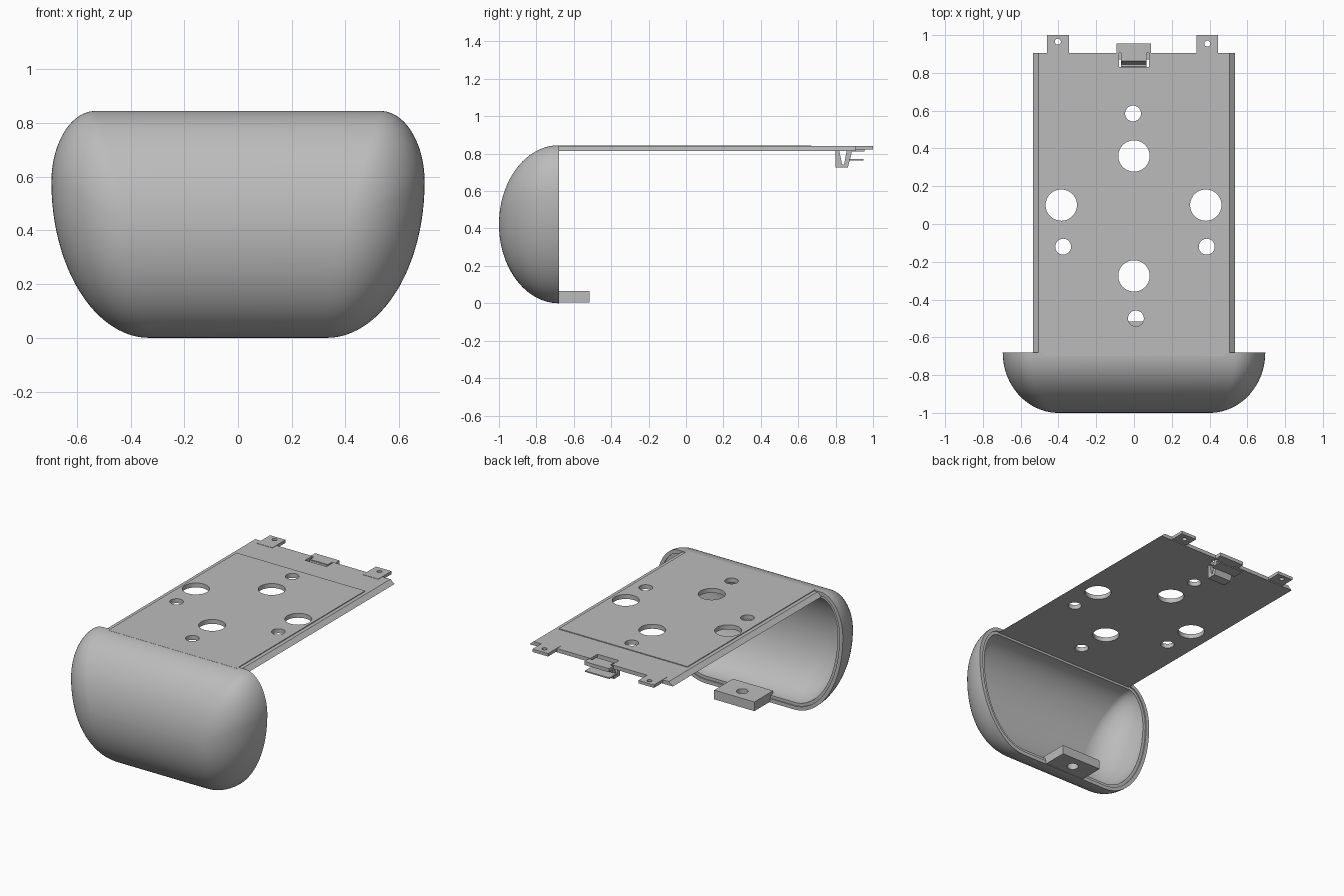
import bpy, bmesh, math

if "Cube" in bpy.data.objects:
    bpy.data.objects.remove(bpy.data.objects["Cube"], do_unlink=True)

grey = bpy.data.materials.new("light grey plastic")
grey.use_nodes = True
colour = (0.5, 0.5, 0.5, 1)
grey.diffuse_color = colour
grey.node_tree.nodes["Principled BSDF"].inputs["Base Color"].default_value = colour


def add_object(name, bm):
    bmesh.ops.recalc_face_normals(bm, faces=bm.faces)
    mesh = bpy.data.meshes.new(name)
    bm.to_mesh(mesh)
    bm.free()
    mesh.materials.append(grey)
    obj = bpy.data.objects.new(name, mesh)
    bpy.context.collection.objects.link(obj)
    return obj


def loft(name, loops):
    """Skin a list of equal closed loops and cap both ends."""
    bm = bmesh.new()
    rings = [[bm.verts.new(p) for p in loop] for loop in loops]
    n = len(rings[0])
    for a, b in zip(rings, rings[1:]):
        for i in range(n):
            j = (i + 1) % n
            bm.faces.new((a[i], a[j], b[j], b[i]))
    bm.faces.new(rings[0])
    bm.faces.new(rings[-1])
    return add_object(name, bm)


def box(name, x, y, z):
    return loft(name, [[(x[0], y[0], h), (x[1], y[0], h), (x[1], y[1], h), (x[0], y[1], h)] for h in z])


def select_only(obj):
    bpy.ops.object.select_all(action="DESELECT")
    obj.select_set(True)
    bpy.context.view_layer.objects.active = obj


def cut(obj, cutter):
    cutter.hide_render = True
    mod = obj.modifiers.new("cut", "BOOLEAN")
    mod.operation = "DIFFERENCE"
    mod.solver = "EXACT"
    mod.object = cutter
    select_only(obj)
    bpy.ops.object.modifier_apply(modifier=mod.name)
    bpy.data.objects.remove(cutter, do_unlink=True)


def drill(obj, x, y, r, z=0.83):
    circle = [(x + r * math.cos(a * math.pi / 20), y + r * math.sin(a * math.pi / 20)) for a in range(40)]
    cut(obj, loft("hole_cutter", [[(px, py, z + h) for px, py in circle] for h in (-0.1, 0.1)]))


# Hollow rounded nose: outer skin, stepped rim and inner skin in one loft
MID, RIM = 0.4225, -0.68


def outline(inset, steps=24):
    half = []
    for i in range(steps + 1):          # lower corner
        a = math.pi / 2 * i / steps
        half.append((0.33 + (0.365 - inset) * math.sin(a), 0.58 - (0.58 - inset) * math.cos(a)))
    for i in range(1, steps + 1):       # upper corner
        a = math.pi / 2 * i / steps
        half.append((0.53 + (0.165 - inset) * math.cos(a), 0.58 + (0.265 - inset) * math.sin(a)))
    return half + [(-x, z) for x, z in reversed(half)]


def nose_loop(inset, angle, rim=RIM):
    s = math.cos(angle)
    y = rim - (RIM + 1 - inset + (rim - RIM)) * math.sin(angle)
    loop = []
    for x, z in outline(inset):
        core = max(-0.4, min(0.4, x))
        loop.append((core + (x - core) * s, y, MID + (z - MID) * s))
    return loop


angles = [math.radians(89.5) * i / 24 for i in range(25)]
loops = [nose_loop(0, a) for a in reversed(angles)]
loops += [nose_loop(0.025, 0), nose_loop(0.025, 0, RIM - 0.008)]
loops += [nose_loop(0.045, a, RIM - 0.008) for a in angles]
nose = loft("nose_shell", loops)
select_only(nose)
bpy.ops.object.shade_smooth_by_angle(angle=math.radians(35))

# Long plate with sloping side edges, and a slightly raised panel on top
section = [(-0.535, 0.815), (0.535, 0.815), (0.505, 0.84), (-0.505, 0.84)]
plate = loft("top_plate", [[(x, y, z) for x, z in section] for y in (-0.70, 0.905)])
panel = box("raised_panel", (-0.48, 0.48), (-0.70, 0.67), (0.835, 0.845))

holes = [(0, 0.36, 0.083), (-0.385, 0.1, 0.083), (0.38, 0.1, 0.083), (0, -0.275, 0.083),
         (-0.005, 0.585, 0.042), (-0.375, -0.12, 0.042), (0.385, -0.12, 0.042), (0.01, -0.5, 0.042)]
for part in (plate, panel):
    for hole in holes:
        drill(part, *hole)
cut(plate, box("notch_cutter", (-0.08, 0.08), (0.83, 0.95), (0.7, 0.9)))

# Rear screw tabs
for side, x, hole_y in (("right", -0.403, 0.965), ("left", 0.388, 0.955)):
    tab = box(side + "_rear_tab", (x - 0.058, x + 0.058), (0.86, 1.0), (0.822, 0.842))
    drill(tab, x, hole_y, 0.016)

# Snap clip: sprung hook, finger lever and top pad
hook = [(0.80, 0.82), (0.80, 0.725), (0.865, 0.725), (0.885, 0.80), (0.885, 0.83),
        (0.862, 0.83), (0.845, 0.742), (0.835, 0.742), (0.818, 0.82)]
loft("clip_hook", [[(x, y, z) for y, z in hook] for x in (-0.068, 0.065)])
box("clip_lever", (-0.093, 0.09), (0.872, 0.95), (0.764, 0.772))
box("clip_pad_neck", (-0.068, 0.065), (0.865, 0.91), (0.812, 0.836))
box("clip_pad", (-0.093, 0.09), (0.906, 0.955), (0.812, 0.836))

# Lower mounting lug with a screw hole
lug = box("lower_lug", (-0.15, 0.15), (-0.715, -0.515), (0.003, 0.065))
drill(lug, 0, -0.6, 0.036, z=0.03)
